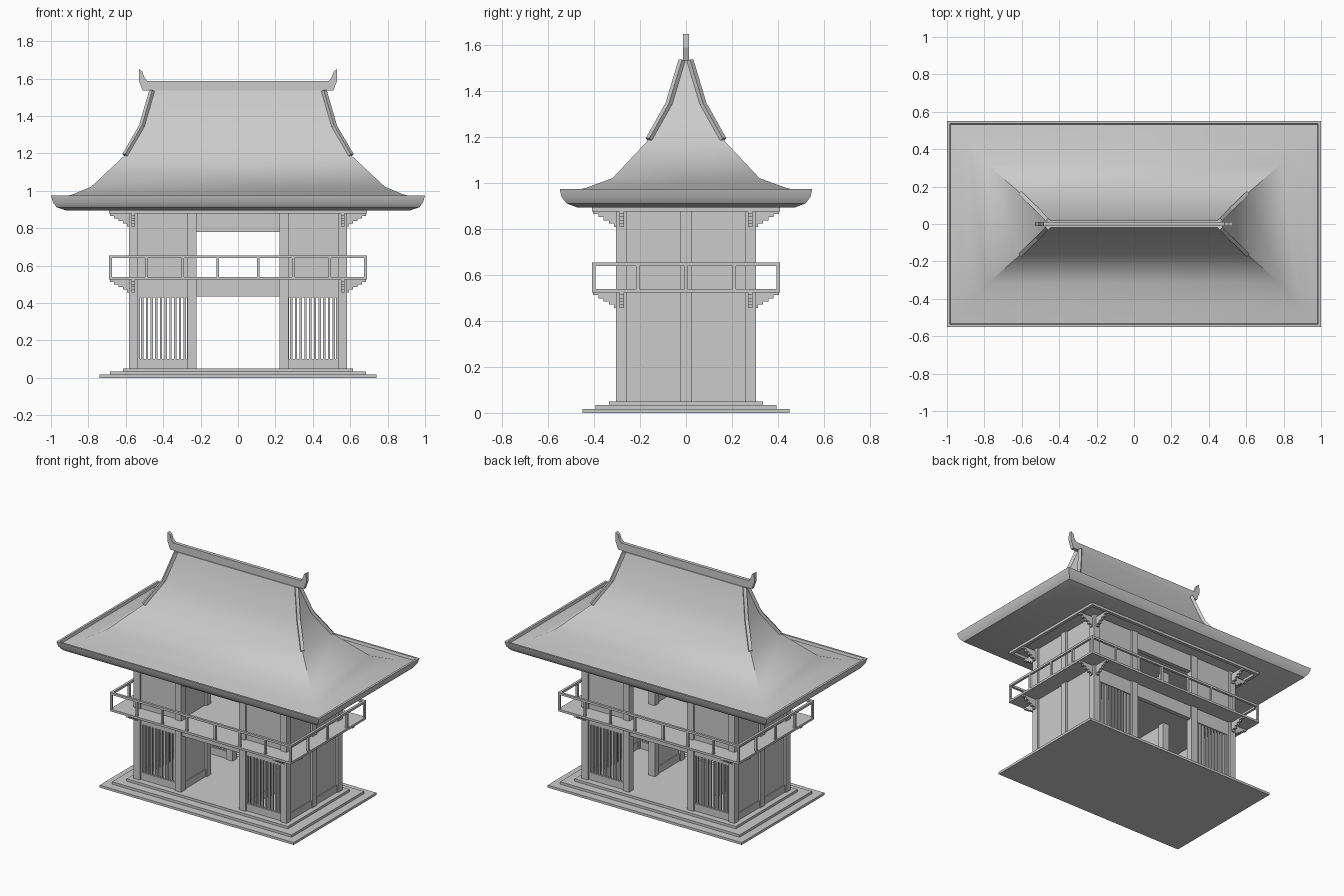
import bpy, bmesh, math
from mathutils import Vector, Matrix

old = bpy.data.objects.get("Cube")
if old:
    bpy.data.objects.remove(old, do_unlink=True)

GREY = (0.6, 0.6, 0.6, 1)
mat = bpy.data.materials.new("plain grey")
mat.use_nodes = True
mat.diffuse_color = GREY
mat.node_tree.nodes["Principled BSDF"].inputs["Base Color"].default_value = GREY


def finish(name, bm):
    bmesh.ops.recalc_face_normals(bm, faces=bm.faces)
    mesh = bpy.data.meshes.new(name)
    bm.to_mesh(mesh)
    bm.free()
    mesh.materials.append(mat)
    obj = bpy.data.objects.new(name, mesh)
    bpy.context.collection.objects.link(obj)
    return obj


def add_box(bm, x0, x1, y0, y1, z0, z1):
    size = Matrix.Diagonal((x1 - x0, y1 - y0, z1 - z0, 1))
    mid = Matrix.Translation(((x0 + x1) / 2, (y0 + y1) / 2, (z0 + z1) / 2))
    bmesh.ops.create_cube(bm, size=1, matrix=mid @ size)


def boxes(name, items):
    bm = bmesh.new()
    for item in items:
        add_box(bm, *item)
    return finish(name, bm)


def add_beam(bm, a, b, width, height):
    a, b = Vector(a), Vector(b)
    turn = (b - a).to_track_quat('Y', 'Z').to_matrix().to_4x4()
    size = Matrix.Diagonal((width, (b - a).length, height, 1))
    bmesh.ops.create_cube(bm, size=1, matrix=Matrix.Translation((a + b) / 2) @ turn @ size)


def ring(hx, hy, w, z0, z1):
    """Four bars around a rectangle with outer half sizes hx, hy."""
    out = []
    for s in (-1, 1):
        ya, yb = sorted((s * hy, s * (hy - w)))
        xa, xb = sorted((s * hx, s * (hx - w)))
        out.append((-hx, hx, ya, yb, z0, z1))
        out.append((xa, xb, w - hy, hy - w, z0, z1))
    return out


SIDES = (-1, 1)
CORNERS = [(sx, sy) for sx in SIDES for sy in SIDES]
FLOOR, DECK, EAVE = 0.05, 0.54, 0.895
COL_X, IN_X, COL_Y, R = 0.56, 0.245, 0.28, 0.024

# Stepped plinth
for i, (hx, hy) in enumerate([(0.74, 0.45), (0.685, 0.393), (0.615, 0.335)]):
    boxes(f"plinth_step_{i + 1}", [(-hx, hx, -hy, hy, i * FLOOR / 3, (i + 1) * FLOOR / 3)])

# Columns
boxes("columns", [(x - R, x + R, y - R, y + R, FLOOR, EAVE)
                  for x in (-COL_X, -IN_X, IN_X, COL_X) for y in (-COL_Y, 0, COL_Y)])

# End walls with skirting, and passage walls on the front half
boxes("end_walls", [(s * COL_X - 0.01, s * COL_X + 0.01, -COL_Y, COL_Y, FLOOR, EAVE) for s in SIDES])
boxes("end_skirting", [(s * COL_X - 0.016, s * COL_X + 0.016, -COL_Y, COL_Y, FLOOR, 0.1) for s in SIDES])
boxes("passage_walls", [(s * IN_X - 0.01, s * IN_X + 0.01, -COL_Y, 0, FLOOR, EAVE) for s in SIDES])
boxes("passage_skirting", [(s * IN_X - 0.016, s * IN_X + 0.016, -COL_Y, 0, FLOOR, 0.1) for s in SIDES])

# Lattice windows, their frames and the upper walls, front and back
frames, bars, upper = [], [], []
for sx, sy in CORNERS:
    xa, xb = sorted((sx * COL_X, sx * IN_X))
    y0, y1 = sy * COL_Y - 0.012, sy * COL_Y + 0.012
    wa, wb = sorted((sx * 0.525, sx * 0.272))
    frames += [(xa, xb, y0, y1, FLOOR, 0.1), (xa, xb, y0, y1, 0.43, DECK),
               (xa, wa, y0, y1, 0.1, 0.43), (wb, xb, y0, y1, 0.1, 0.43)]
    upper.append((xa, xb, y0, y1, DECK, EAVE))
    n = 10
    for i in range(n):
        x = wa + (i + 0.5) * (wb - wa) / n
        bars.append((x - 0.006, x + 0.006, y0 + 0.006, y1 - 0.006, 0.1, 0.43))
boxes("window_frames", frames)
boxes("window_bars", bars)
boxes("upper_walls", upper)

# Lintels over the lower and upper openings
boxes("lintels", [(-IN_X, IN_X, s * COL_Y - 0.015, s * COL_Y + 0.015, z0, z1)
                  for s in SIDES for z0, z1 in ((0.435, 0.53), (0.78, EAVE))])

# Balcony deck and railing
HX, HY = 0.69, 0.41
boxes("balcony_deck", [(-HX, HX, -HY, HY, 0.525, DECK)])
boxes("railing_top", ring(HX, HY, 0.016, 0.64, 0.655))
posts = []
for s in SIDES:
    for x in (0.682, 0.49, 0.295, 0.108):
        for m in SIDES:
            posts.append((m * x - 0.007, m * x + 0.007, s * 0.402 - 0.007, s * 0.402 + 0.007, DECK, 0.642))
    for y in (-0.21, 0, 0.21):
        posts.append((s * 0.682 - 0.007, s * 0.682 + 0.007, y - 0.007, y + 0.007, DECK, 0.642))
boxes("railing_posts", posts)


# Stepped corner brackets under the balcony and the eaves
def brackets(name, top):
    items = []
    for sx, sy in CORNERS:
        for i in range(5):
            reach = 0.125 - i * 0.023
            z1 = top - i * 0.014
            xa, xb = sorted((sx * COL_X, sx * (COL_X + reach)))
            ya, yb = sorted((sy * COL_Y, sy * (COL_Y + reach)))
            cx, cy = sx * COL_X, sy * COL_Y
            items.append((xa, xb, cy - 0.009, cy + 0.009, z1 - 0.014, z1))
            items.append((cx - 0.009, cx + 0.009, ya, yb, z1 - 0.014, z1))
    boxes(name, items)


brackets("balcony_brackets", 0.527)
brackets("eave_brackets", 0.88)
boxes("eave_frame", ring(HX, HY, 0.022, 0.878, 0.9))

# Curved hipped roof lofted through rectangles: half x, half y, height
ROOF = [(0.92, 0.475, 0.895), (0.97, 0.52, 0.912), (0.99, 0.542, 0.94), (1.0, 0.55, 0.975),
        (0.985, 0.537, 0.975), (0.98, 0.532, 0.958), (0.885, 0.435, 0.98), (0.785, 0.32, 1.022),
        (0.605, 0.162, 1.19), (0.515, 0.075, 1.345), (0.46, 0.018, 1.535)]
bm = bmesh.new()
loops = [[bm.verts.new((sx * hx, sy * hy, z)) for sx, sy in ((-1, -1), (1, -1), (1, 1), (-1, 1))]
         for hx, hy, z in ROOF]
for low, high in zip(loops, loops[1:]):
    for i in range(4):
        j = (i + 1) % 4
        bm.faces.new((low[i], low[j], high[j], high[i]))
bm.faces.new(loops[0])
bm.faces.new(loops[-1])
roof = finish("roof", bm)
bpy.ops.object.select_all(action='DESELECT')
roof.select_set(True)
bpy.context.view_layer.objects.active = roof
bpy.ops.object.shade_smooth_by_angle(angle=math.radians(30))

# Raised hips on the steep upper part of the roof
bm = bmesh.new()
for sx, sy in CORNERS:
    path = [(sx * hx, sy * hy, z) for hx, hy, z in ROOF[-3:]]
    for a, b in zip(path, path[1:]):
        add_beam(bm, a, b, 0.022, 0.02)
finish("hip_ridges", bm)

# Ridge beam with upturned horned ends
half = [(0.51, 1.535), (0.53, 1.59), (0.528, 1.65), (0.512, 1.638), (0.5, 1.605), (0.485, 1.587)]
outline = half + [(-x, z) for x, z in reversed(half)]
bm = bmesh.new()
face = bm.faces.new([bm.verts.new((x, -0.012, z)) for x, z in outline])
ext = bmesh.ops.extrude_face_region(bm, geom=[face])
bmesh.ops.translate(bm, vec=(0, 0.024, 0),
                    verts=[g for g in ext["geom"] if isinstance(g, bmesh.types.BMVert)])
finish("roof_ridge", bm)
